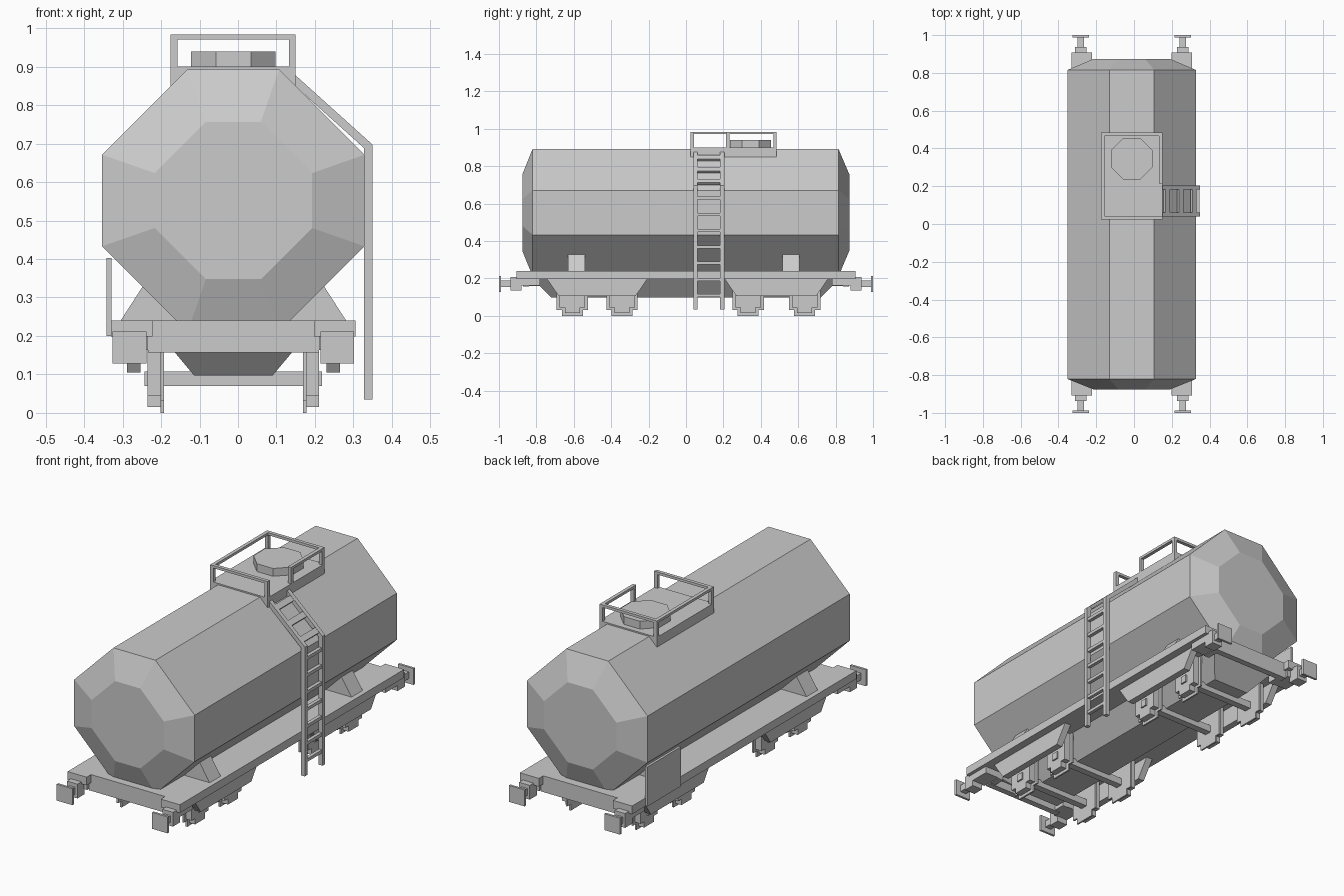
import bpy
import math
from mathutils import Vector

if "Cube" in bpy.data.objects:
    bpy.data.objects.remove(bpy.data.objects["Cube"], do_unlink=True)

CX = -0.012          # centre line of the wagon
SIDES = (("left", 1), ("right", -1))
ENDS = (("front", -1), ("back", 1))


def loft(name, rings):
    """Closed solid through a row of matching point rings."""
    n = len(rings[0])
    verts = [p for ring in rings for p in ring]
    faces = [tuple(range(n)), tuple(range(len(verts) - n, len(verts)))]
    for r in range(len(rings) - 1):
        for i in range(n):
            j = (i + 1) % n
            faces.append((r * n + i, r * n + j, (r + 1) * n + j, (r + 1) * n + i))
    mesh = bpy.data.meshes.new(name)
    mesh.from_pydata(verts, [], faces)
    obj = bpy.data.objects.new(name, mesh)
    bpy.context.collection.objects.link(obj)
    bpy.context.view_layer.objects.active = obj
    obj.select_set(True)
    bpy.ops.object.mode_set(mode="EDIT")
    bpy.ops.mesh.select_all(action="SELECT")
    bpy.ops.mesh.normals_make_consistent(inside=False)
    bpy.ops.object.mode_set(mode="OBJECT")
    obj.select_set(False)
    return obj


def rect(x0, x1, y0, y1, z):
    return [(x0, y0, z), (x1, y0, z), (x1, y1, z), (x0, y1, z)]


def box(name, x, y, z):
    return loft(name, [rect(*x, *y, z[0]), rect(*x, *y, z[1])])


def prism_x(name, profile, x0, x1):
    """Extrude a (y, z) profile along x."""
    return loft(name, [[(x, y, z) for y, z in profile] for x in (x0, x1)])


def prism_y(name, profile, y0, y1):
    """Extrude an (x, z) profile along y."""
    return loft(name, [[(x, y, z) for x, z in profile] for y in (y0, y1)])


def side_range(s, inner, outer):
    return sorted((CX + s * inner, CX + s * outer))


# Tank with chamfered ends
def octagon(y, k):
    a, b = 0.341 * k, 0.119 * k
    pts = [(b, a), (a, b), (a, -b), (b, -a), (-b, -a), (-a, -b), (-a, b), (-b, a)]
    return [(CX + x, y, 0.552 + z) for x, z in pts]


loft("tank", [octagon(-0.875, 0.6), octagon(-0.82, 1),
              octagon(0.815, 1), octagon(0.873, 0.6)])

# Deck, tapered belly and saddles
box("deck", (CX - 0.318, CX + 0.318), (-0.87, 0.87), (0.198, 0.24))
loft("belly", [rect(CX - w, CX + w, -l, l, z)
               for w, l, z in ((0.102, 0.72, 0.097), (0.188, 0.82, 0.2))])
for end, y in (("front", -0.585), ("back", 0.562)):
    prism_y(end + "_saddle", [(CX - 0.293, 0.24), (CX + 0.293, 0.24),
                              (CX + 0.235, 0.33), (CX - 0.235, 0.33)],
            y - 0.045, y + 0.045)

# End beams, corner blocks and buffers
for end, e in ENDS:
    def span(inner, outer):
        return sorted((e * inner, e * outer))

    box(end + "_end_beam", (CX - 0.222, CX + 0.222), span(0.84, 0.872), (0.157, 0.24))
    for side, s in SIDES:
        tag = end + "_" + side
        mid = CX + s * 0.27
        box(tag + "_end_bracket", side_range(s, 0.19, 0.222), span(0.78, 0.87), (0.16, 0.2))
        box(tag + "_corner_block", side_range(s, 0.21, 0.318), span(0.8, 0.907), (0.198, 0.24))
        box(tag + "_corner_skirt", side_range(s, 0.222, 0.3), span(0.78, 0.885), (0.163, 0.2))
        box(tag + "_buffer_base", (mid - 0.03, mid + 0.03), span(0.88, 0.938), (0.135, 0.208))
        box(tag + "_buffer_shaft", (mid - 0.017, mid + 0.017), span(0.93, 0.992), (0.153, 0.188))
        box(tag + "_buffer_plate", (mid - 0.044, mid + 0.044), span(0.988, 1.0), (0.128, 0.212))


# Bogies: side frames, axle boxes and axles
def axle_box_profile(y, w, foot, step, bottom):
    half = [(w, 0.2), (w, step), (foot, step), (foot, bottom)]
    return [(y + a, z) for a, z in half] + [(y - a, z) for a, z in reversed(half)]


for end, y, reach, gap in (("front", -0.475, 0.27, 0.133), ("back", 0.483, 0.278, 0.151)):
    for side, s in SIDES:
        prism_x(end + "_" + side + "_bogie_frame",
                [(y - reach, 0.2), (y + reach, 0.2),
                 (y + reach - 0.065, 0.105), (y - reach + 0.065, 0.105)],
                *side_range(s, 0.242, 0.277))
    for number, d in enumerate((-gap, gap), 1):
        ya = y + d
        axle = f"{end}_axle_{number}"
        box(axle, (CX - 0.231, CX + 0.231), (ya - 0.018, ya + 0.018), (0.07, 0.107))
        for side, s in SIDES:
            prism_x(f"{axle}_{side}_guard", axle_box_profile(ya, 0.084, 0.056, 0.032, 0.0),
                    *side_range(s, 0.181, 0.19))
            prism_x(f"{axle}_{side}_box", axle_box_profile(ya, 0.068, 0.04, 0.045, 0.015),
                    *side_range(s, 0.187, 0.223))

# Notice plate on the side of the deck
box("side_plate", (-0.342, -0.329), (0.53, 0.8), (0.2, 0.402))

# Hatch platform, hatch and guard rail
X0, X1, Y0, Y1, YG = -0.175, 0.15, 0.025, 0.485, 0.215
T = 0.018
box("hatch_platform", (X0, X1), (Y0, Y1), (0.85, 0.9))
ring = [(-0.012 + 0.119 * math.cos(a), 0.345 + 0.119 * math.sin(a))
        for a in (math.pi / 8 + i * math.pi / 4 for i in range(8))]
loft("hatch", [[(x, y, z) for x, y in ring] for z in (0.89, 0.94)])
posts = ((X0, Y0), (X1 - T, Y0), (X0, Y1 - T), (X1 - T, Y1 - T), (X1 - T, YG))
for i, (x, y) in enumerate(posts, 1):
    box(f"rail_post_{i}", (x, x + T), (y, y + T), (0.89, 0.984))
TOP = (0.971, 0.984)
box("front_top_rail", (X0, X1), (Y0, Y0 + T), TOP)
box("back_top_rail", (X0, X1), (Y1 - T, Y1), TOP)
box("right_top_rail", (X0, X0 + T), (Y0, Y1), TOP)
box("left_top_rail", (X1 - T, X1), (YG, Y1), TOP)

# Ladder: bent stringers with rungs following both runs
stringer = [(0.328, 0.035), (0.35, 0.035), (0.35, 0.697), (0.15, 0.877),
            (0.15, 0.848), (0.328, 0.688)]
for name, y in (("front", 0.04), ("back", 0.183)):
    prism_y(name + "_ladder_stringer", stringer, y, y + 0.022)
for i in range(7):
    z = 0.108 + i * 0.087
    box(f"ladder_rung_{i + 1}", (0.33, 0.348), (0.055, 0.19), (z - 0.008, z + 0.008))
along = Vector((-0.2, 0.18)).normalized()
across = Vector((-along.y, along.x))
for i in range(3):
    c = Vector((0.315, 0.716)) + along * (0.095 * i)
    corners = [c + along * a + across * b
               for a, b in ((-0.015, -0.008), (0.015, -0.008), (0.015, 0.008), (-0.015, 0.008))]
    prism_y(f"ladder_step_{i + 1}", [tuple(p) for p in corners], 0.055, 0.19)
